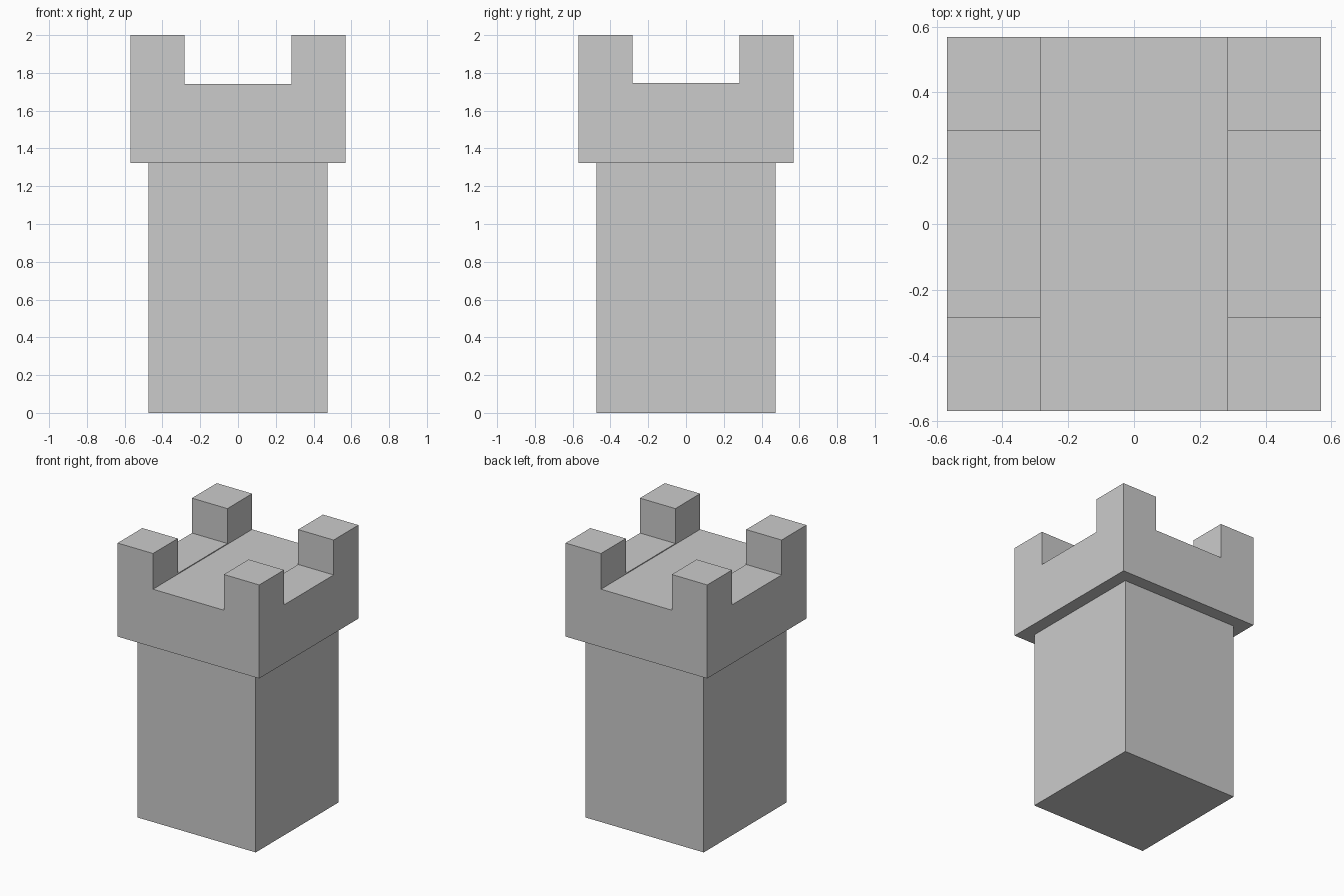
import bpy, bmesh
from mathutils import Matrix, Vector

if "Cube" in bpy.data.objects:
    bpy.data.objects.remove(bpy.data.objects["Cube"])

SHAFT, CROWN, INNER = 0.474, 0.568, 0.284          # half widths
CROWN_Z, FLOOR_Z, LEDGE_Z, TOP_Z = 1.322, 1.741, 1.747, 2.0


def box(bm, half, z0, z1):
    m = Matrix.Translation((0, 0, (z0 + z1) / 2)) @ Matrix.Diagonal((2 * half, 2 * half, z1 - z0, 1))
    bmesh.ops.create_cube(bm, size=1, matrix=m)


def finish(bm, name):
    bmesh.ops.recalc_face_normals(bm, faces=bm.faces[:])
    mesh = bpy.data.meshes.new(name)
    bm.to_mesh(mesh)
    bm.free()
    bpy.context.collection.objects.link(bpy.data.objects.new(name, mesh))


def top_cells(bm, test):
    return [f for f in bm.faces if f.normal.z > 0.9 and test(f.calc_center_median())]


def set_height(faces, z):
    for v in {v for f in faces for v in f.verts}:
        v.co.z = z


# Square shaft, its top tucked into the crown
bm = bmesh.new()
box(bm, SHAFT, 0, CROWN_Z + 0.05)
finish(bm, "tower_shaft")

# Crown block split into a 3 x 3 grid
bm = bmesh.new()
box(bm, CROWN, CROWN_Z, FLOOR_Z)
for axis in (Vector((1, 0, 0)), Vector((0, 1, 0))):
    for s in (-INNER, INNER):
        bmesh.ops.bisect_plane(bm, geom=bm.verts[:] + bm.edges[:] + bm.faces[:],
                               plane_co=axis * s, plane_no=axis)
bm.normal_update()

# Slightly raised side ledges
cells = top_cells(bm, lambda c: abs(c.x) > INNER)
res = bmesh.ops.extrude_face_region(bm, geom=cells)
set_height([g for g in res["geom"] if isinstance(g, bmesh.types.BMFace)], LEDGE_Z)
bm.normal_update()

# Corner battlements
cells = top_cells(bm, lambda c: abs(c.x) > INNER and abs(c.y) > INNER and c.z > LEDGE_Z - 0.001)
set_height(bmesh.ops.extrude_discrete_faces(bm, faces=cells)["faces"], TOP_Z)

# Merge flat areas back into clean faces
bmesh.ops.dissolve_limit(bm, angle_limit=0.01, verts=bm.verts[:], edges=bm.edges[:])
finish(bm, "battlement_crown")
